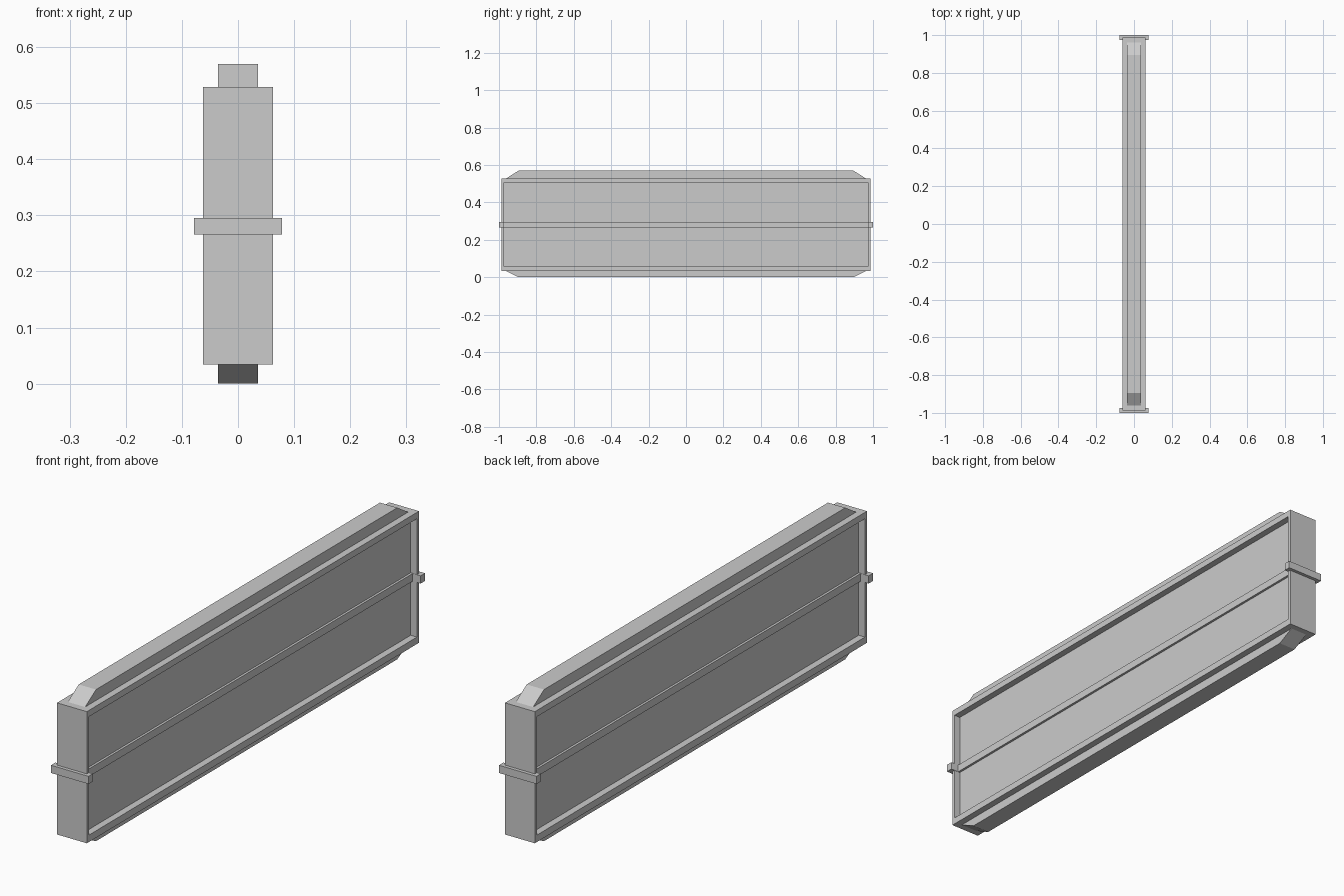
import bpy
import bmesh

if "Cube" in bpy.data.objects:
    bpy.data.objects.remove(bpy.data.objects["Cube"])


def finish(name, bm):
    bmesh.ops.recalc_face_normals(bm, faces=bm.faces)
    mesh = bpy.data.meshes.new(name)
    bm.to_mesh(mesh)
    bm.free()
    obj = bpy.data.objects.new(name, mesh)
    bpy.context.collection.objects.link(obj)
    return obj


def box(name, hx, y0, y1, z0, z1):
    """Box centred on x = 0 with half thickness hx."""
    return plate(name, hx, [(y0, z0), (y1, z0), (y1, z1), (y0, z1)])


def plate(name, hx, outline):
    """Extrude a (y, z) outline through the thickness."""
    bm = bmesh.new()
    face = bm.faces.new([bm.verts.new((-hx, y, z)) for y, z in outline])
    ext = bmesh.ops.extrude_face_region(bm, geom=[face])
    moved = [v for v in ext["geom"] if isinstance(v, bmesh.types.BMVert)]
    bmesh.ops.translate(bm, verts=moved, vec=(2 * hx, 0, 0))
    return finish(name, bm)


def rect(hy, z0, z1):
    return [(-hy, z0), (hy, z0), (hy, z1), (-hy, z1)]


def frame(name, hx, outer, inner):
    """Rectangular ring with an open middle."""
    bm = bmesh.new()
    loops = [[bm.verts.new((x, y, z)) for y, z in pts]
             for x, pts in ((-hx, outer), (hx, outer), (hx, inner), (-hx, inner))]
    for k in range(4):
        a, b = loops[k], loops[(k + 1) % 4]
        for i in range(4):
            j = (i + 1) % 4
            bm.faces.new((a[i], a[j], b[j], b[i]))
    return finish(name, bm)


# Outer rim around the recessed panels
frame("rim", 0.062, rect(0.987, 0.034, 0.529), rect(0.975, 0.06, 0.505))

# Core panel, showing as bevelled ridges above and below the rim
half = [(0.895, 0), (0.963, 0.034), (0.981, 0.045),
        (0.981, 0.517), (0.96, 0.529), (0.895, 0.57)]
plate("core_panel", 0.036, half + [(-y, z) for y, z in reversed(half)])

# Middle rail across both recesses
box("middle_rail", 0.045, -0.98, 0.98, 0.266, 0.295)

# Brackets on the two ends
for side, label in ((1, "back"), (-1, "front")):
    y0, y1 = sorted((side * 0.974, side * 1.0))
    box(label + "_bracket", 0.078, y0, y1, 0.266, 0.295)
